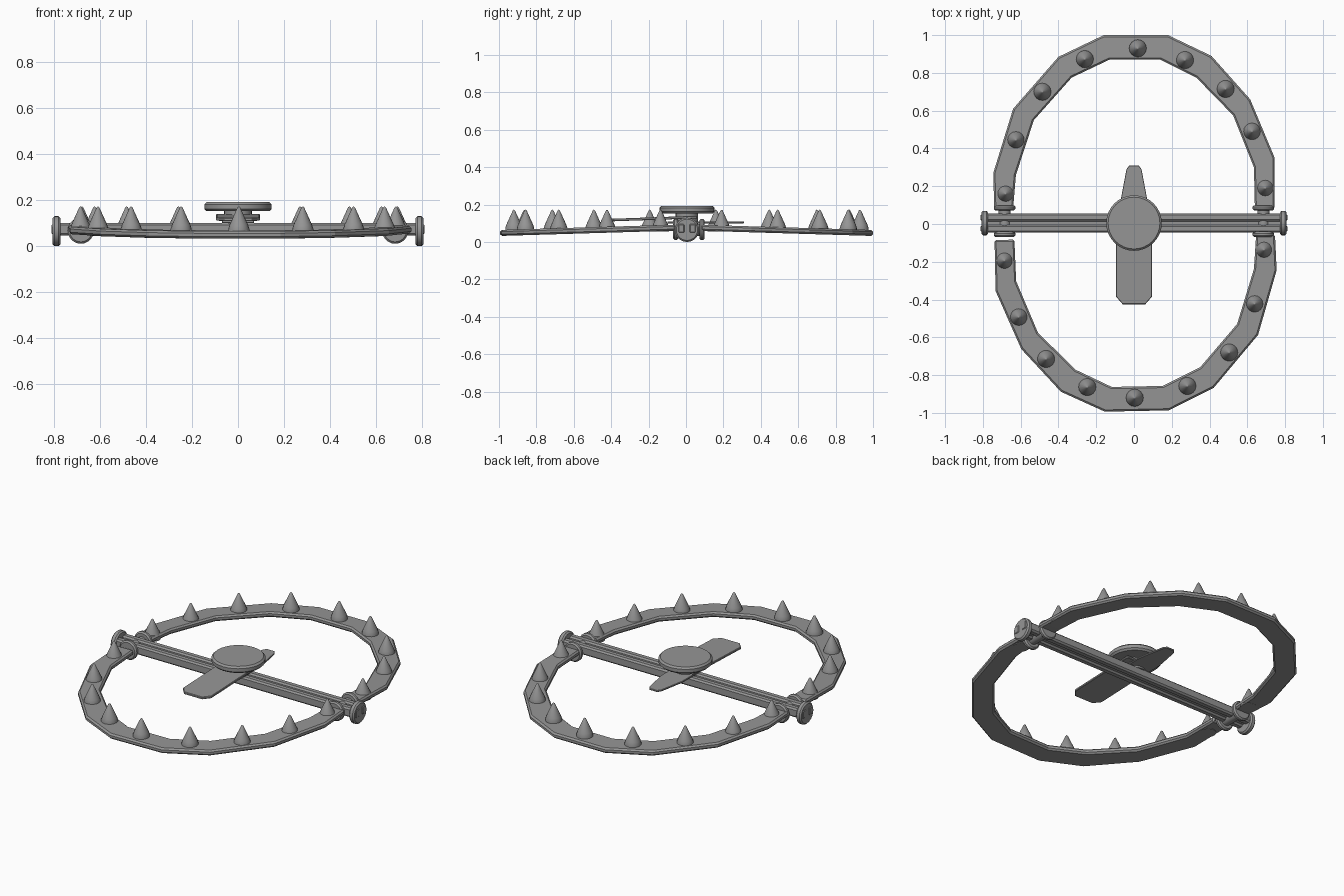
import bpy, bmesh, math
from mathutils import Matrix, Vector

old = bpy.data.objects.get("Cube")
if old:
    bpy.data.objects.remove(old, do_unlink=True)

steel = bpy.data.materials.new("grey steel")
steel.use_nodes = True
steel.diffuse_color = (0.3, 0.3, 0.3, 1)
steel.node_tree.nodes["Principled BSDF"].inputs["Base Color"].default_value = (0.3, 0.3, 0.3, 1)


def finish(name, bm, bevel=0.0, smooth=True):
    bmesh.ops.recalc_face_normals(bm, faces=bm.faces)
    mesh = bpy.data.meshes.new(name)
    bm.to_mesh(mesh)
    bm.free()
    obj = bpy.data.objects.new(name, mesh)
    bpy.context.collection.objects.link(obj)
    mesh.materials.append(steel)
    if bevel:
        mod = obj.modifiers.new("edge", "BEVEL")
        mod.width = bevel
        mod.segments = 1
        mod.limit_method = "ANGLE"
        mod.angle_limit = math.radians(50)
    if smooth:
        bpy.ops.object.select_all(action="DESELECT")
        obj.select_set(True)
        bpy.context.view_layer.objects.active = obj
        bpy.ops.object.shade_smooth_by_angle(angle=math.radians(35))
    return obj


def box(name, centre, size, bevel):
    bm = bmesh.new()
    bmesh.ops.create_cube(bm, size=1)
    bmesh.ops.scale(bm, vec=size, verts=bm.verts)
    bmesh.ops.translate(bm, vec=centre, verts=bm.verts)
    return finish(name, bm, bevel, False)


def disc(name, centre, radius, depth, axis, bevel=0.0, sides=24):
    bm = bmesh.new()
    turn = Vector((0, 0, 1)).rotation_difference(Vector(axis)).to_matrix().to_4x4()
    bmesh.ops.create_cone(bm, cap_ends=True, segments=sides, radius1=radius, radius2=radius,
                          depth=depth, matrix=Matrix.Translation(centre) @ turn)
    return finish(name, bm, bevel)


def plate(name, outline, height, thick, bevel=0.0):
    """Extrude an outline; height(y) gives its underside."""
    bm = bmesh.new()
    face = bm.faces.new([bm.verts.new((x, y, height(y))) for x, y in outline])
    top = bmesh.ops.extrude_face_region(bm, geom=[face])["geom"]
    bmesh.ops.translate(bm, vec=(0, 0, thick),
                        verts=[v for v in top if isinstance(v, bmesh.types.BMVert)])
    return finish(name, bm, bevel, False)


# Jaws: one half ring, turned about the middle for the other half
outer = [(-0.74, 0.08), (-0.745, 0.27), (-0.64, 0.61), (-0.4, 0.885), (-0.16, 1),
         (0.18, 1), (0.41, 0.89), (0.615, 0.66), (0.745, 0.35), (0.745, 0.08)]
inner = [(-0.64, 0.08), (-0.625, 0.26), (-0.53, 0.55), (-0.33, 0.775), (-0.13, 0.87),
         (0.14, 0.87), (0.33, 0.775), (0.525, 0.575), (0.635, 0.3), (0.64, 0.08)]
teeth = [(-0.68, 0.16), (-0.625, 0.445), (-0.485, 0.7), (-0.26, 0.873), (0.02, 0.93),
         (0.27, 0.868), (0.485, 0.715), (0.625, 0.49), (0.695, 0.19)]


def turned(points):
    c, s = math.cos(math.pi + 0.02), math.sin(math.pi + 0.02)
    return [(0.005 + c * x - s * y, 0.01 + s * x + c * y) for x, y in points]


def jaw_height(y):
    return 0.062 - 0.03 * abs(y)


def tooth(name, x, y):
    """Cone with a slightly bulging foot."""
    bm = bmesh.new()
    profile = [(0.046, 0.055), (0.046, 0.075), (0.04, 0.093), (0.006, 0.168)]
    rings = []
    for r, z in profile:
        rings.append([bm.verts.new((x + r * math.cos(a), y + r * math.sin(a), z))
                      for a in (math.tau * i / 16 for i in range(16))])
    for low, high in zip(rings, rings[1:]):
        for i in range(16):
            j = (i + 1) % 16
            bm.faces.new((low[i], low[j], high[j], high[i]))
    tip = bm.verts.new((x, y, 0.173))
    for i in range(16):
        bm.faces.new((rings[-1][i], rings[-1][(i + 1) % 16], tip))
    bm.faces.new(rings[0])
    finish(name, bm)


for side, place in (("back", list), ("front", turned)):
    a, b = place(outer), place(inner)
    bm = bmesh.new()
    rows = []
    for o, i in zip(a, b):
        corners = []
        for (x, y), lift in ((o, 0), (i, 0), (i, 0.032), (o, 0.032)):
            corners.append(bm.verts.new((x, y, jaw_height(y) + lift)))
        rows.append(corners)
    for p, q in zip(rows, rows[1:]):
        for k in range(4):
            n = (k + 1) % 4
            bm.faces.new((p[k], p[n], q[n], q[k]))
    bm.faces.new(rows[0])
    bm.faces.new(rows[-1])
    finish(side + "_jaw", bm, 0.009, False)
    for n, (x, y) in enumerate(place(teeth)):
        tooth(f"{side}_tooth_{n + 1}", x, y)

# Hinges, end caps and pins
for side, s in (("left", 1), ("right", -1)):
    x = 0.685 * s
    disc(side + "_hinge_pin", (x, 0.015, 0.065), 0.032, 0.16, (0, 1, 0))
    disc(side + "_back_knuckle", (x, 0.085, 0.067), 0.057, 0.028, (0, 1, 0), 0.008)
    disc(side + "_front_knuckle", (x, -0.055, 0.067), 0.057, 0.028, (0, 1, 0), 0.008)
    disc(side + "_end_cap", (0.791 * s, 0.005, 0.065), 0.065, 0.034, (1, 0, 0), 0.008)

# Twin base bars joined by a web
for side, s in (("back", 1), ("front", -1)):
    box(side + "_bar", (0, 0.005 + 0.03 * s, 0.073), (1.624, 0.042, 0.055), 0.009)
box("bar_web", (0, 0.005, 0.07), (1.56, 0.03, 0.03), 0)

# Trigger plates
wide = [(-0.095, 0.06), (-0.095, -0.385), (-0.06, -0.425),
        (0.06, -0.425), (0.095, -0.385), (0.095, 0.06)]
narrow = [(0.07, -0.1), (0.07, 0.13), (0.04, 0.29), (0.025, 0.31),
          (-0.025, 0.31), (-0.04, 0.29), (-0.07, 0.13), (-0.07, -0.1)]
plate("wide_trigger_plate", wide, lambda y: 0.124 + 0.035 * y, 0.014, 0.003)
plate("narrow_trigger_plate", narrow, lambda y: 0.1, 0.01, 0.002)

# Pressure pan on its stem
disc("pan_stem", (0, 0.005, 0.125), 0.06, 0.07, (0, 0, 1))
disc("pressure_pan", (0, 0.005, 0.172), 0.147, 0.04, (0, 0, 1), 0.01, 32)
